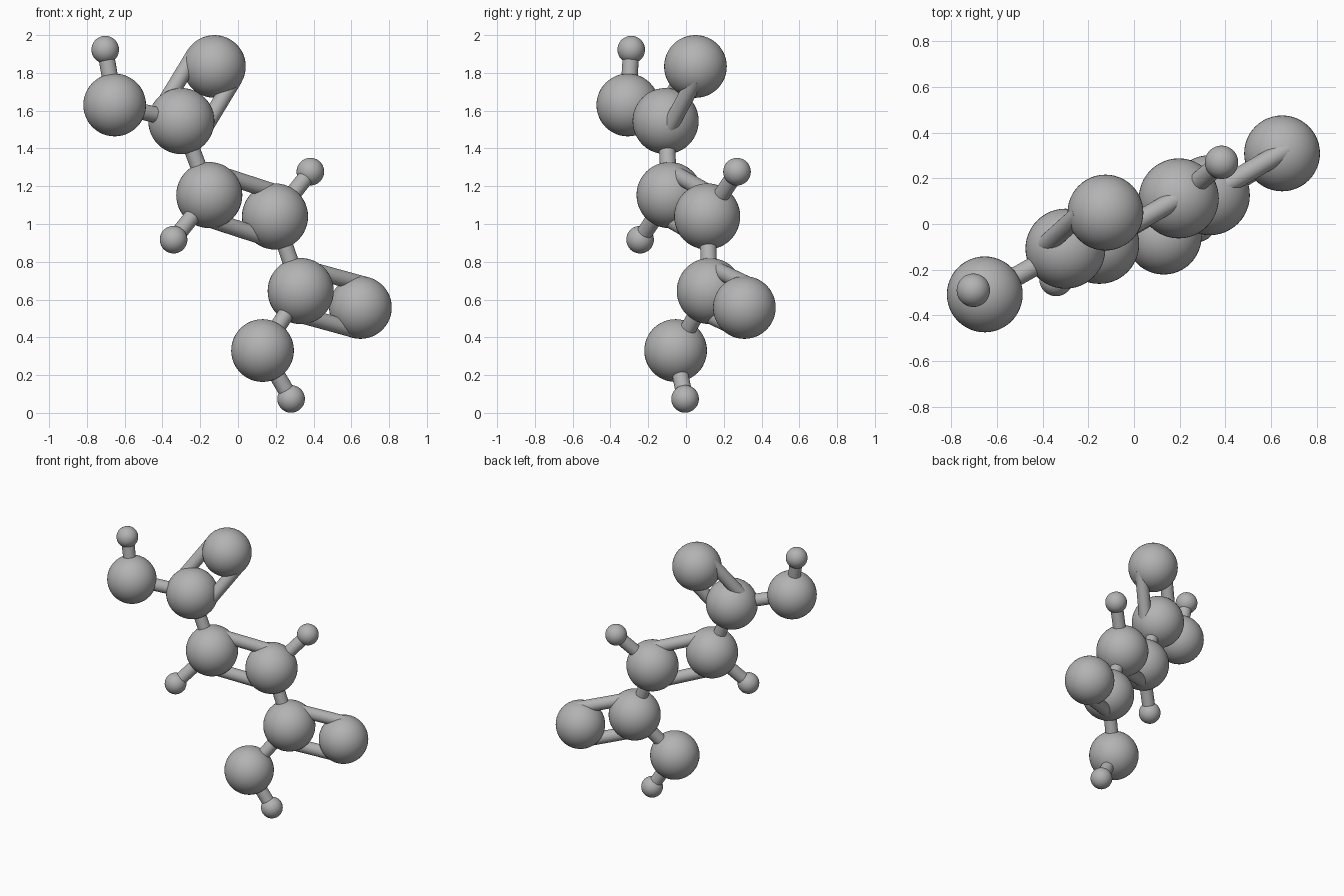
import bpy
from mathutils import Vector

if "Cube" in bpy.data.objects:
    bpy.data.objects.remove(bpy.data.objects["Cube"])

GREY = (0.45, 0.45, 0.45, 1)
grey = bpy.data.materials.new("plain grey")
grey.use_nodes = True
grey.diffuse_color = GREY
grey.node_tree.nodes["Principled BSDF"].inputs["Base Color"].default_value = GREY

LARGE, MEDIUM, SMALL = 0.175, 0.166, 0.073   # ball radii
ROD = 0.043                                  # rod radius
SPREAD = 0.124                               # half the gap of paired rods
FACING = Vector((-0.1, 1, -0.13))            # paired rods lie side by side across this

# Balls: centre and radius
balls = {
    "top_ball": ((-0.125, 0.05, 1.834), MEDIUM),
    "upper_joint": ((-0.30, -0.108, 1.545), LARGE),
    "upper_side_ball": ((-0.653, -0.308, 1.63), MEDIUM),
    "upper_tip": ((-0.703, -0.29, 1.923), SMALL),
    "middle_right_joint": ((-0.152, -0.087, 1.153), LARGE),
    "middle_left_joint": ((0.196, 0.112, 1.04), LARGE),
    "middle_left_tip": ((0.383, 0.27, 1.277), SMALL),
    "middle_right_tip": ((-0.341, -0.243, 0.917), SMALL),
    "lower_joint": ((0.332, 0.126, 0.645), LARGE),
    "lower_side_ball": ((0.648, 0.309, 0.558), MEDIUM),
    "bottom_ball": ((0.13, -0.055, 0.33), MEDIUM),
    "bottom_tip": ((0.281, -0.005, 0.074), SMALL),
}

# Rods: the two joined balls and how many rods join them
rods = [
    ("upper_joint", "top_ball", 2),
    ("upper_joint", "upper_side_ball", 1),
    ("upper_side_ball", "upper_tip", 1),
    ("upper_joint", "middle_right_joint", 1),
    ("middle_right_joint", "middle_left_joint", 2),
    ("middle_right_joint", "middle_right_tip", 1),
    ("middle_left_joint", "middle_left_tip", 1),
    ("middle_left_joint", "lower_joint", 1),
    ("lower_joint", "lower_side_ball", 2),
    ("lower_joint", "bottom_ball", 1),
    ("bottom_ball", "bottom_tip", 1),
]


def finish(name):
    obj = bpy.context.object
    obj.name = name
    obj.data.materials.append(grey)
    bpy.ops.object.shade_smooth_by_angle()


def add_rod(name, start, end):
    axis = end - start
    bpy.ops.mesh.primitive_cylinder_add(
        vertices=32, radius=ROD, depth=axis.length, location=(start + end) / 2,
        rotation=axis.to_track_quat("Z", "Y").to_euler())
    finish(name)


for name, (centre, radius) in balls.items():
    bpy.ops.mesh.primitive_uv_sphere_add(
        segments=48, ring_count=24, radius=radius, location=centre)
    finish(name)

for first, second, count in rods:
    a, b = Vector(balls[first][0]), Vector(balls[second][0])
    shift = (b - a).cross(FACING).normalized() * SPREAD
    for side in ((0,) if count == 1 else (-1, 1)):
        add_rod(f"rod_{first}_to_{second}", a + shift * side, b + shift * side)
